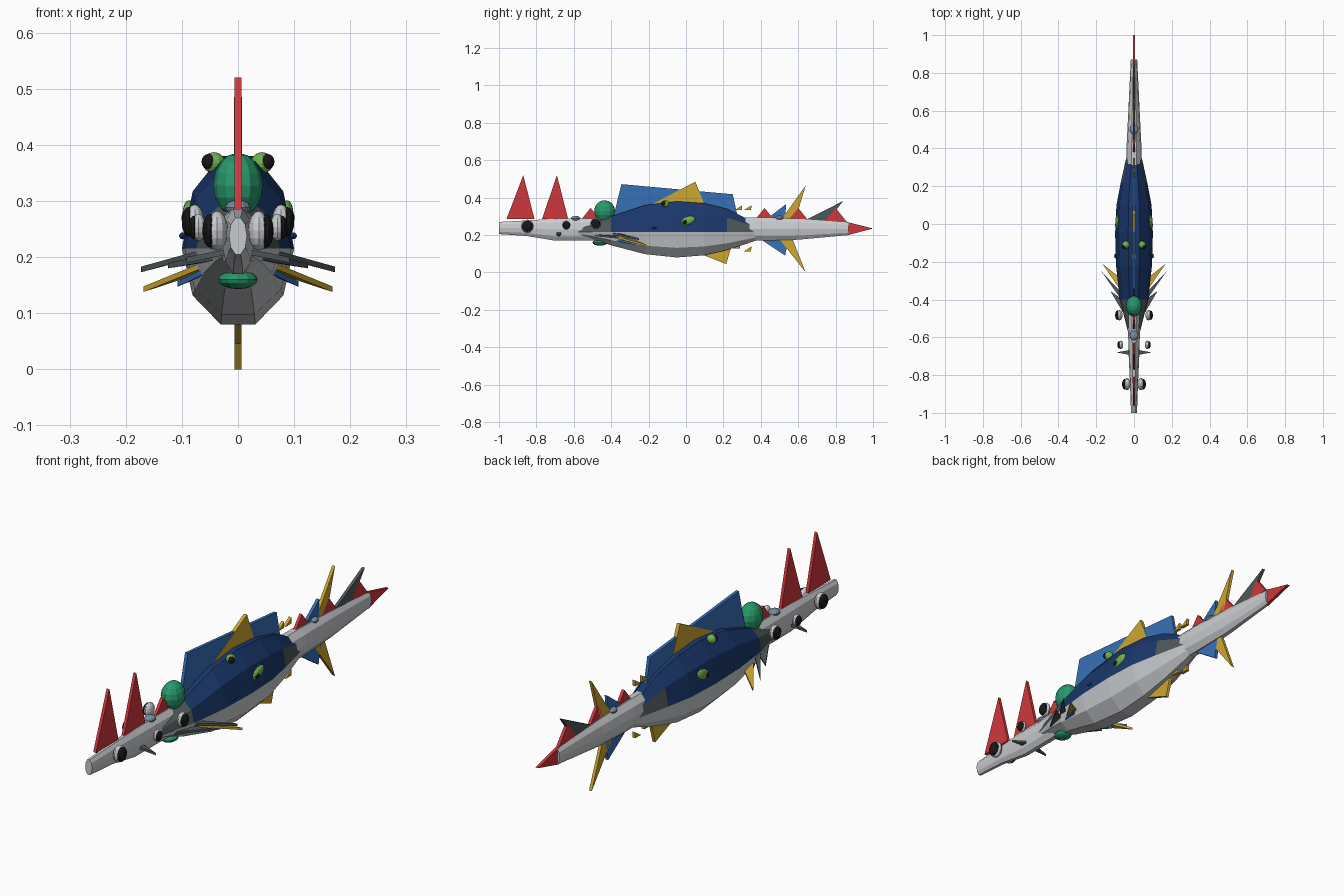
import bpy, bmesh, math
from mathutils import Vector

if "Cube" in bpy.data.objects:
    bpy.data.objects.remove(bpy.data.objects["Cube"])


def material(name, rgb):
    m = bpy.data.materials.new(name)
    m.diffuse_color = (*[(c / 255) ** 2.2 for c in rgb], 1)
    m.use_nodes = True
    m.node_tree.nodes["Principled BSDF"].inputs["Base Color"].default_value = m.diffuse_color
    return m


PALE = material("pale grey", (200, 202, 206))
NAVY = material("navy blue", (32, 58, 108))
BLUE = material("mid blue", (58, 112, 182))
GOLD = material("gold", (204, 166, 52))
RED = material("red", (206, 58, 62))
GREEN = material("sea green", (44, 152, 108))
LIME = material("leaf green", (110, 176, 80))
DARK = material("dark grey", (80, 88, 90))
BLACK = material("black", (30, 30, 32))
SLATE = material("slate", (122, 138, 156))


def finish(name, bm, *mats):
    bmesh.ops.recalc_face_normals(bm, faces=bm.faces)
    me = bpy.data.meshes.new(name)
    bm.to_mesh(me)
    bm.free()
    for m in mats:
        me.materials.append(m)
    ob = bpy.data.objects.new(name, me)
    bpy.context.collection.objects.link(ob)
    return ob


def loft(name, stations, sides, mid, *mats, rule=None):
    """Rings along y: (y, half width, top, bottom); mid is the seam height or None."""
    bm = bmesh.new()
    rings = []
    for y, w, top, bot in stations:
        c = (top + bot) / 2 if mid is None else min(max(mid, bot + .005), top - .005)
        ring = []
        for i in range(sides):
            a = 2 * math.pi * i / sides
            s = math.sin(a) / math.sin(math.pi * 2 * round(sides / 4 - .1) / sides)
            ring.append(bm.verts.new((w * math.cos(a), y, c + s * ((top - c) if s > 0 else (c - bot)))))
        rings.append(ring)
    for a, b in zip(rings, rings[1:]):
        for i in range(sides):
            j = (i + 1) % sides
            bm.faces.new((a[i], a[j], b[j], b[i]))
    bm.faces.new(rings[0])
    bm.faces.new(rings[-1])
    if rule:
        for f in bm.faces:
            f.material_index = rule(f.calc_center_median())
    return finish(name, bm, *mats)


def slab(name, pts, offset, mat):
    """Flat polygon given thickness along an offset vector."""
    bm = bmesh.new()
    o = Vector(offset) / 2
    a = [bm.verts.new(Vector(p) - o) for p in pts]
    b = [bm.verts.new(Vector(p) + o) for p in pts]
    bm.faces.new(a)
    bm.faces.new(b)
    for i in range(len(a)):
        j = (i + 1) % len(a)
        bm.faces.new((a[i], a[j], b[j], b[i]))
    return finish(name, bm, mat)


def fin(name, mat, *yz):
    return slab(name, [(0, y, z) for y, z in yz], (.013, 0, 0), mat)


def ball(name, loc, size, mat, tilt=0):
    bm = bmesh.new()
    bmesh.ops.create_uvsphere(bm, u_segments=12, v_segments=8, radius=1)
    ob = finish(name, bm, mat)
    ob.location, ob.scale, ob.rotation_euler = loc, size, (tilt, 0, 0)
    return ob


# Long slender tube from snout to tail
loft("long_body", [(-1, .016, .27, .205), (-.85, .021, .278, .195), (-.7, .028, .287, .17),
                   (-.4, .036, .29, .17), (.4, .04, .295, .17), (.6, .03, .287, .175),
                   (.87, .017, .267, .2)], 10, None, PALE)


# Swollen hull: navy back, pale belly, dark ends along the flanks
def hull_colour(c):
    if c.z < .214:
        return 1
    if c.y < -.42 or c.y > .36 or (c.y > .22 and c.z < .26):
        return 2
    return 0


loft("hull", [(-.62, .02, .243, .205), (-.5, .05, .265, .178), (-.4, .075, .3, .145),
              (-.22, .095, .36, .098), (-.05, .1, .38, .08), (.1, .093, .37, .092),
              (.22, .07, .34, .12), (.33, .046, .285, .155), (.43, .02, .24, .19)],
     10, .215, NAVY, PALE, DARK, rule=hull_colour)

# Fins along the back and underside
fin("tall_fin_front", RED, (-.96, .285), (-.87, .52), (-.81, .285))
fin("tall_fin_rear", RED, (-.77, .285), (-.69, .52), (-.63, .285))
fin("tail_point", RED, (.86, .27), (1, .235), (.86, .198))
for i, y in enumerate((-.51, .23, .42, .6, .8)):
    fin(f"red_spine_{i}", RED, (y - .06, .27), (y, .345), (y + .06, .27))
fin("back_sail", BLUE, (-.39, .29), (-.345, .472), (.25, .418), (.28, .28))
sail = fin("gold_crest", GOLD, (-.19, .36), (.05, .485), (.1, .36))
sail.scale.x = 1.15
fin("belly_fin", GOLD, (.05, .11), (.215, .045), (.24, .13))
fin("upper_tail_fin", GOLD, (.5, .27), (.64, .465), (.58, .265))
fin("lower_tail_fin", GOLD, (.49, .19), (.64, 0), (.565, .19))
fin("upper_blue_fin", BLUE, (.41, .27), (.535, .365), (.53, .27))
fin("lower_blue_fin", BLUE, (.38, .19), (.53, .09), (.55, .19))
fin("dark_tail_fin", DARK, (.62, .27), (.84, .382), (.75, .265))

# Loose gold shards near the tail root
for i, (y, z) in enumerate(((.28, .345), (.33, .345), (.33, .125), (.27, .14))):
    fin(f"shard_{i}", GOLD, (y - .02, z - .012), (y + .02, z + .014), (y + .018, z - .012))

# Green head dome, chin and small knobs
ball("head_dome", (0, -.435, .328), (.044, .056, .058), GREEN)
ball("chin", (0, -.46, .16), (.035, .04, .017), GREEN)
ball("front_knob", (0, -.59, .288), (.023, .026, .014), SLATE)
ball("rear_knob", (0, .5, .29), (.023, .025, .014), SLATE)

for side, s in (("right", 1), ("left", -1)):
    # Pale eyes with outward black pupils
    for i, (x, y, z, r) in enumerate(((.037, -.848, .247, .032), (.07, -.64, .253, .022),
                                      (.077, -.483, .263, .028))):
        ball(f"eye_{i}_{side}", (s * x, y, z), (r * .6, r, r * 1.1), PALE)
        ball(f"pupil_{i}_{side}", (s * (x + r * .38), y, z), (r * .45, r * .88, r * .95), BLACK)
    # Green eyes on the back and flanks
    ball(f"back_eye_{side}", (s * .043, -.11, .368), (.02, .02, .019), LIME)
    ball(f"back_pupil_{side}", (s * .052, -.118, .37), (.013, .014, .014), BLACK)
    ball(f"flank_eye_{side}", (s * .087, .01, .277), (.012, .04, .022), LIME, .35)
    ball(f"flank_pupil_{side}", (s * .095, -.005, .27), (.006, .014, .01), BLACK, .35)
    ball(f"flank_bead_{side}", (s * .099, -.17, .238), (.006, .012, .006), NAVY)
    # Swept side fins
    up = (0, 0, .01)
    slab(f"dark_side_fin_{side}", [(s * .04, -.44, .215), (s * .173, -.25, .178),
                                   (s * .07, -.36, .205)], up, DARK)
    slab(f"short_dark_fin_{side}", [(s * .04, -.5, .2), (s * .125, -.355, .185),
                                    (s * .06, -.4, .195)], up, DARK)
    slab(f"gold_side_fin_{side}", [(s * .065, -.36, .185), (s * .168, -.21, .143),
                                   (s * .08, -.28, .172)], up, GOLD)
    slab(f"blue_side_fin_{side}", [(s * .06, -.38, .175), (s * .108, -.27, .152),
                                   (s * .07, -.3, .168)], up, BLUE)
    # Whisker spikes at the snout
    slab(f"whisker_{side}", [(s * .015, -.695, .21), (s * .092, -.68, .195),
                             (s * .015, -.665, .21)], up, DARK)
